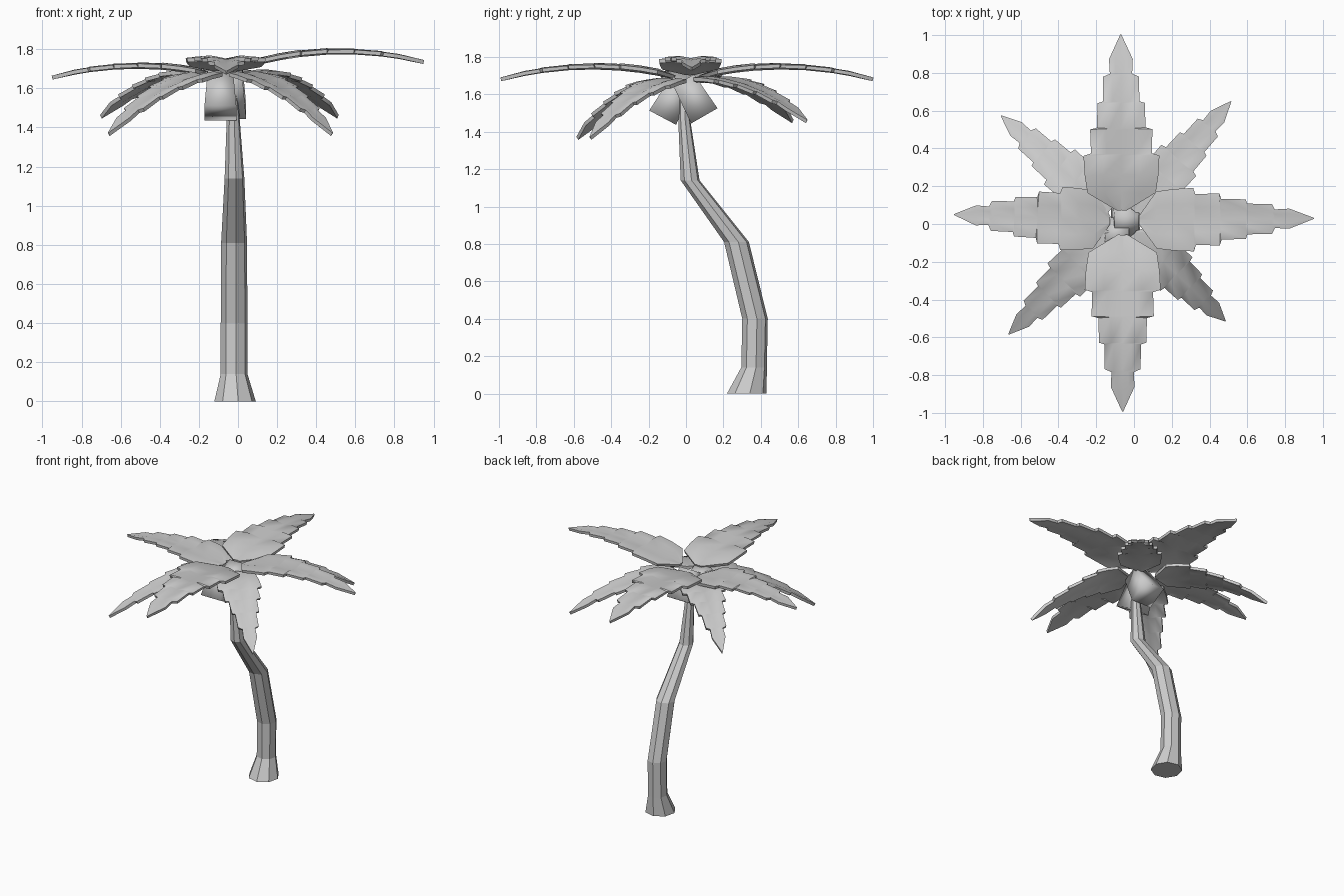
import bpy, bmesh, math
from mathutils import Vector, Matrix

if "Cube" in bpy.data.objects:
    bpy.data.objects.remove(bpy.data.objects["Cube"])


def make_object(name, bm, smooth):
    bmesh.ops.recalc_face_normals(bm, faces=bm.faces)
    for f in bm.faces:
        f.smooth = smooth
    me = bpy.data.meshes.new(name)
    bm.to_mesh(me)
    bm.free()
    ob = bpy.data.objects.new(name, me)
    bpy.context.collection.objects.link(ob)
    return ob


# Trunk: eight-sided rings along a bent path (x, y, z, radius)
TRUNK = [(-.015, .325, 0, .107), (-.02, .364, .14, .069), (-.02, .369, .4, .069),
         (-.02, .27, .81, .067), (-.018, .022, 1.14, .051), (-.025, -.01, 1.47, .032),
         (-.04, -.015, 1.66, .025)]
bm = bmesh.new()
rings = []
for x, y, z, r in TRUNK:
    rings.append([bm.verts.new((x + r * math.cos(a), y + r * math.sin(a), z))
                  for a in (math.tau * k / 8 + .15 for k in range(8))])
for lo, hi in zip(rings, rings[1:]):
    for k in range(8):
        j = (k + 1) % 8
        bm.faces.new((lo[k], lo[j], hi[j], hi[k]))
bm.faces.new(rings[0][::-1])
bm.faces.new(rings[-1])
make_object("trunk", bm, False)

# Leaf outline: fraction along the leaf, fraction of half width (stepped teeth)
OUTLINE = [(0, .12), (.1, .9), (.2, .97), (.31, 1), (.32, .8), (.46, .82), (.465, .64),
           (.61, .62), (.615, .48), (.76, .47), (.775, .29), (.86, .31), (1, .01)]
# Cross-section: side fraction, rise relative to half width (grooved midrib)
SECTION = [(-1, .05), (-.5, .1), (0, 0), (.5, .1), (1, .05)]


def leaf(name, base, tip, arch, half_width):
    base, tip = Vector(base), Vector(tip)
    mid = (base + tip) / 2
    mid.z = arch
    side = (tip - base).cross(Vector((0, 0, 1))).normalized()
    bm = bmesh.new()
    rows = []
    for t, w in OUTLINE:
        p = base * (1 - t) ** 2 + mid * 2 * t * (1 - t) + tip * t * t
        w *= half_width
        rows.append([bm.verts.new(p + side * s * w + Vector((0, 0, h * w)))
                     for s, h in SECTION])
    for a, b in zip(rows, rows[1:]):
        for k in range(4):
            bm.faces.new((a[k], a[k + 1], b[k + 1], b[k]))
    ob = make_object(name, bm, True)
    mod = ob.modifiers.new("thickness", 'SOLIDIFY')
    mod.thickness = .02
    mod.offset = 0
    bpy.context.view_layer.objects.active = ob
    ob.select_set(True)
    bpy.ops.object.modifier_apply(modifier=mod.name)
    bpy.ops.object.shade_smooth_by_angle(angle=math.radians(40))
    ob.select_set(False)


# Four long upper leaves
leaf("leaf_back", (-.065, .075, 1.69), (-.07, 1, 1.68), 1.80, .2)
leaf("leaf_front", (-.06, -.06, 1.69), (-.06, -.99, 1.68), 1.80, .2)
leaf("leaf_right", (.03, .02, 1.71), (.95, .03, 1.735), 1.845, .167)
leaf("leaf_left", (-.13, .02, 1.665), (-.95, .05, 1.655), 1.76, .167)
# Four drooping diagonal leaves
leaf("leaf_back_right", (0, .07, 1.67), (.51, .645, 1.455), 1.70, .15)
leaf("leaf_back_left", (-.13, .07, 1.67), (-.70, .57, 1.455), 1.70, .15)
leaf("leaf_front_left", (-.12, -.05, 1.67), (-.66, -.58, 1.365), 1.65, .15)
leaf("leaf_front_right", (0, -.05, 1.67), (.48, -.51, 1.365), 1.65, .15)

# Two blocky, soft-shaded nuts hanging under the crown
for name, pos, tilt in (("nut_front", (-.09, -.073, 1.572), -28),
                        ("nut_back", (-.04, .043, 1.58), 30)):
    bm = bmesh.new()
    m = (Matrix.Translation(pos) @ Matrix.Rotation(math.radians(tilt), 4, 'X')
         @ Matrix.Rotation(math.radians(45), 4, 'Z'))
    bmesh.ops.create_cone(bm, cap_ends=True, segments=4, radius1=.115, radius2=.09,
                          depth=.22, matrix=m)
    make_object(name, bm, True)
